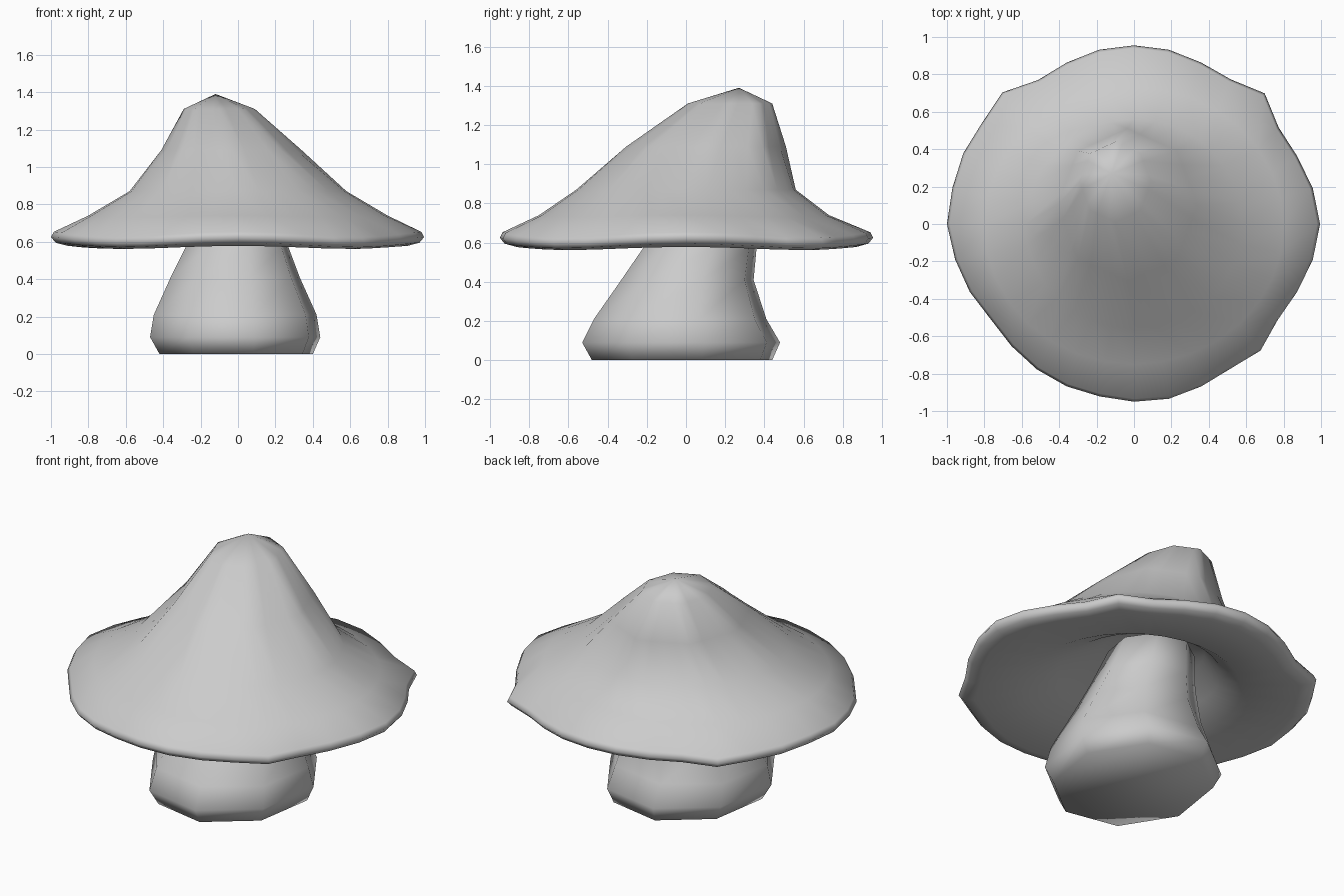
import bpy, bmesh
from math import sin, cos, pi

if "Cube" in bpy.data.objects:
    bpy.data.objects.remove(bpy.data.objects["Cube"])


def loft(name, rings, start=None, end=None):
    """Skin a list of equal-length point rings; close ends with a point or a flat face."""
    bm = bmesh.new()
    loops = [[bm.verts.new(p) for p in ring] for ring in rings]
    n = len(loops[0])
    for a, b in zip(loops, loops[1:]):
        for i in range(n):
            j = (i + 1) % n
            bm.faces.new((a[i], a[j], b[j], b[i]))
    for loop, tip in ((loops[0], start), (loops[-1], end)):
        if tip is None:
            bm.faces.new(loop)
        else:
            v = bm.verts.new(tip)
            for i in range(n):
                bm.faces.new((loop[i], loop[(i + 1) % n], v))
    bmesh.ops.recalc_face_normals(bm, faces=bm.faces)
    mesh = bpy.data.meshes.new(name)
    bm.to_mesh(mesh)
    bm.free()
    mesh.polygons.foreach_set("use_smooth", [True] * len(mesh.polygons))
    obj = bpy.data.objects.new(name, mesh)
    bpy.context.collection.objects.link(obj)
    return obj


def ellipse(n, x0, x1, y0, y1, z, phase=0.0, fit=1.0, dip=0.0, facet=False):
    """Ring spanning the given x and y extents; facet flattens it to an octagon."""
    pts = []
    for i in range(n):
        a = 2 * pi * i / n + phase
        r = fit * (cos(pi / 8) / cos(a % (pi / 4) - pi / 8) if facet else 1.0)
        pts.append(((x0 + x1) / 2 + (x1 - x0) / 2 * r * cos(a),
                    (y0 + y1) / 2 + (y1 - y0) / 2 * r * sin(a),
                    z - dip * (1 - cos(4 * a)) / 2))
    return pts


# Brim radius every 11.25 degrees, counter-clockwise from +x
BRIM = [0.995, 0.975, 0.945, 0.93, 0.988, 0.93, 0.935, 0.95,
        0.955, 0.95, 0.935, 0.925, 0.995, 0.976, 0.988, 0.99,
        1.0, 0.975, 0.95, 0.92, 0.925, 0.935, 0.94, 0.94,
        0.95, 0.953, 0.94, 0.93, 0.957, 0.924, 0.945, 0.975]
N = len(BRIM)


def rim(scale, z, dip):
    """Wavy brim ring that dips at its four corners."""
    pts = []
    for i, r in enumerate(BRIM):
        a = 2 * pi * i / N
        pts.append((r * scale * cos(a), r * scale * sin(a),
                    z - dip * (1 - cos(4 * a)) / 2))
    return pts


# Cap: leaning crown, wavy lip, hollow underside
cap_rings = [
    ellipse(N, -0.29, 0.09, 0.01, 0.44, 1.31, facet=True),
    ellipse(N, -0.41, 0.34, -0.305, 0.51, 1.09, facet=True),
    ellipse(N, -0.58, 0.58, -0.56, 0.56, 0.87),
    ellipse(N, -0.80, 0.80, -0.75, 0.73, 0.74, dip=0.01),
    rim(0.985, 0.653, 0.028),
    rim(1.0, 0.625, 0.028),
    rim(0.975, 0.595, 0.024),
    rim(0.91, 0.578, 0.016),
    ellipse(N, -0.60, 0.60, -0.57, 0.57, 0.60),
    ellipse(N, -0.45, 0.44, -0.40, 0.48, 0.665),
    ellipse(N, -0.30, 0.26, -0.15, 0.42, 0.76),
]
loft("mushroom_cap", cap_rings, start=(-0.12, 0.27, 1.39), end=(0, 0.15, 0.80))

# Stem: eight-sided, bulging foot, leaning back toward the crown
turn = 0.22
stem_rings = [ellipse(8, *s, phase=turn, fit=1 / cos(turn)) for s in (
    (-0.42, 0.40, -0.48, 0.44, 0.0),
    (-0.47, 0.44, -0.53, 0.48, 0.09),
    (-0.45, 0.42, -0.47, 0.41, 0.21),
    (-0.36, 0.33, -0.33, 0.345, 0.41),
    (-0.28, 0.27, -0.22, 0.36, 0.57),
    (-0.24, 0.22, -0.10, 0.37, 0.75),
)]
loft("mushroom_stem", stem_rings)
